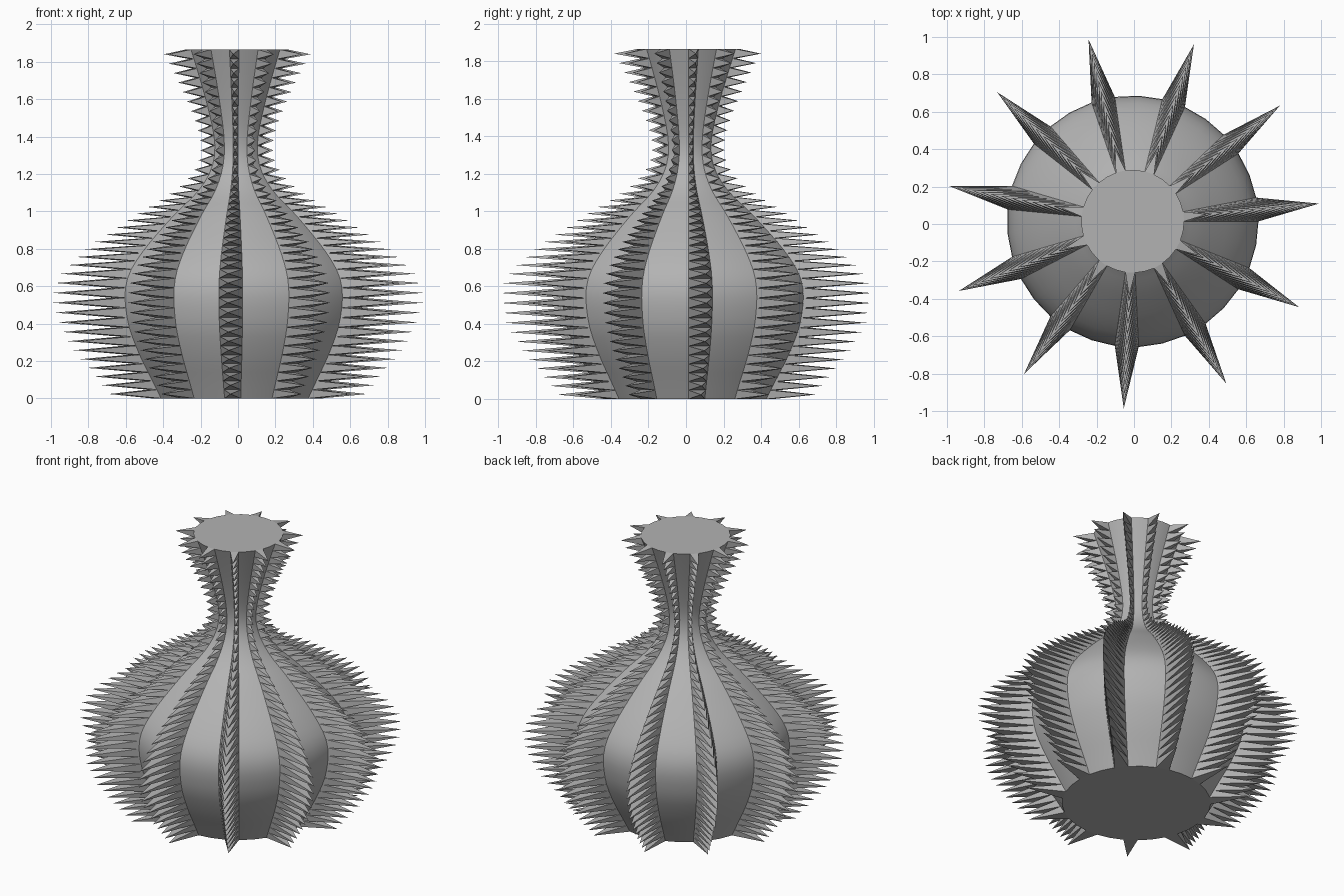
import bpy, bmesh, math
from mathutils import Vector

if "Cube" in bpy.data.objects:
    bpy.data.objects.remove(bpy.data.objects["Cube"])

SIDES, RINGS = 33, 40          # every third column of faces carries spikes
TIP = 1.5                      # spike tip radius relative to the wall radius
CENTRE = Vector((-0.007, 0.014, 0))

# Vase silhouette: (radius, height)
profile = [(.455, 0), (.51, .1), (.567, .2), (.615, .3), (.652, .4), (.672, .53),
           (.663, .62), (.628, .7), (.552, .8), (.458, .9), (.355, 1.0), (.24, 1.1),
           (.165, 1.2), (.133, 1.3), (.136, 1.4), (.158, 1.5), (.186, 1.6),
           (.218, 1.7), (.252, 1.8), (.275, 1.865)]


def smooth_path(points, steps=12):
    """Catmull-Rom curve through the points."""
    p = [Vector(q) for q in points]
    p = [2 * p[0] - p[1]] + p + [2 * p[-1] - p[-2]]
    out = []
    for a, b, c, d in zip(p, p[1:], p[2:], p[3:]):
        for i in range(steps):
            t = i / steps
            out.append(0.5 * (2 * b + (c - a) * t + (2 * a - 5 * b + 4 * c - d) * t * t
                              + (3 * b - a - 3 * c + d) * t ** 3))
    return out + [p[-2]]


def even_spacing(path, count):
    """Resample the path into equal lengths."""
    dist = [0.0]
    for a, b in zip(path, path[1:]):
        dist.append(dist[-1] + (b - a).length)
    out, k = [], 0
    for i in range(count + 1):
        s = dist[-1] * i / count
        while k < len(path) - 2 and dist[k + 1] < s:
            k += 1
        out.append(path[k].lerp(path[k + 1], (s - dist[k]) / (dist[k + 1] - dist[k])))
    return out


bm = bmesh.new()

# Rings of the wall
rings = []
for r, z in even_spacing(smooth_path(profile), RINGS):
    rings.append([bm.verts.new(CENTRE + Vector((r * math.cos(a), r * math.sin(a), z)))
                  for a in (math.tau * i / SIDES for i in range(SIDES))])

for low, high in zip(rings, rings[1:]):
    for i in range(SIDES):
        j = (i + 1) % SIDES
        quad = [low[i], low[j], high[j], high[i]]
        if i % 3:
            # Smooth wall panel
            bm.faces.new(quad).smooth = True
        else:
            # Spike drawn straight outwards from its panel
            mid = sum((v.co for v in quad), Vector()) / 4 - CENTRE
            tip = bm.verts.new(CENTRE + Vector((mid.x * TIP, mid.y * TIP, mid.z)))
            for k in range(4):
                bm.faces.new((quad[k], quad[(k + 1) % 4], tip))

# Flat base and flat top
bm.faces.new(rings[0][::-1])
bm.faces.new(rings[-1])

mesh = bpy.data.meshes.new("spiked_vase")
bm.to_mesh(mesh)
bm.free()
grey = bpy.data.materials.new("grey")
grey.diffuse_color = (0.45, 0.45, 0.45, 1)
grey.use_nodes = True
grey.node_tree.nodes["Principled BSDF"].inputs["Base Color"].default_value = grey.diffuse_color
mesh.materials.append(grey)
bpy.context.collection.objects.link(bpy.data.objects.new("spiked_vase", mesh))
